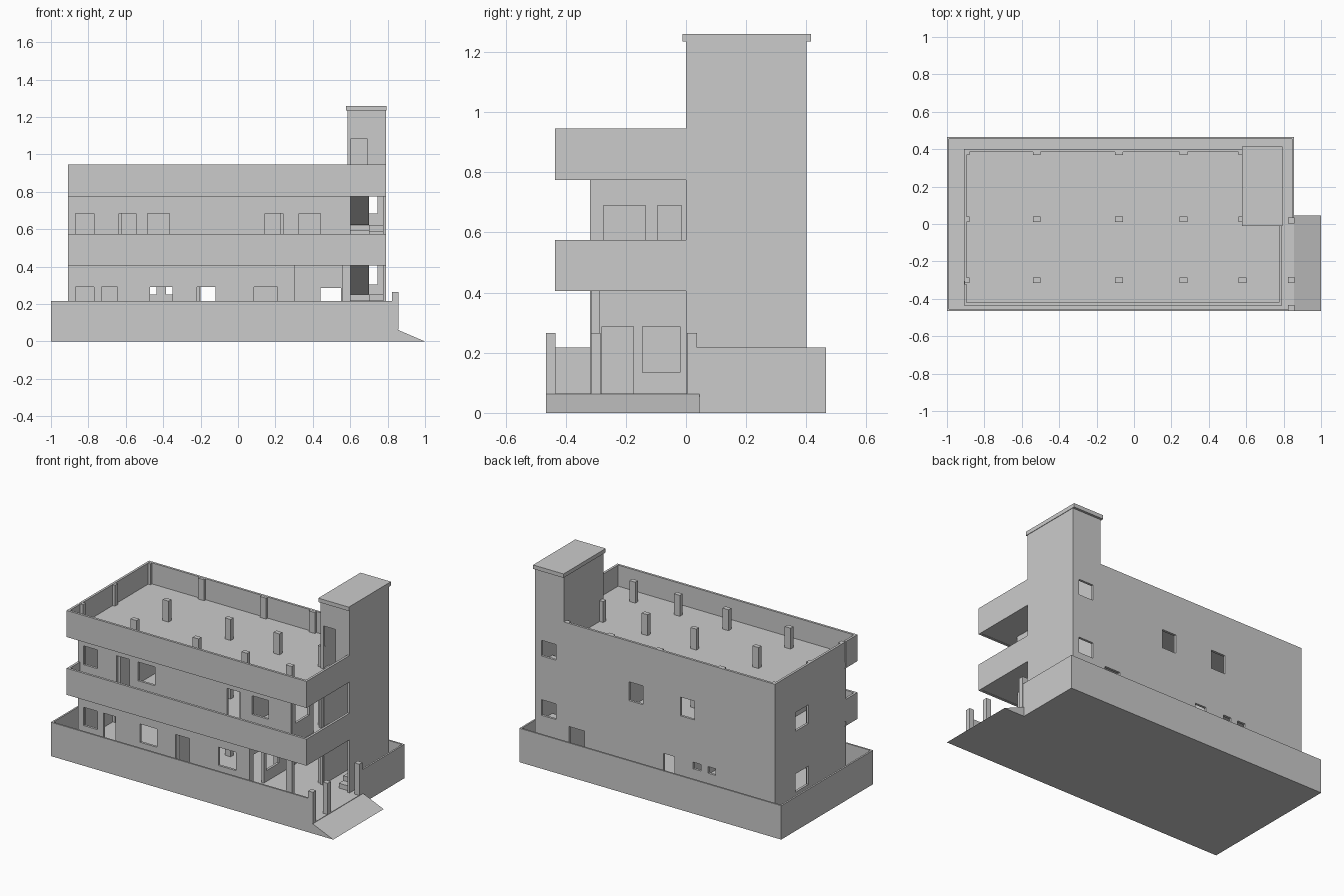
import bpy, bmesh

if "Cube" in bpy.data.objects:
    bpy.data.objects.remove(bpy.data.objects["Cube"])

def finish(name, bm):
    bmesh.ops.recalc_face_normals(bm, faces=bm.faces)
    me = bpy.data.meshes.new(name)
    bm.to_mesh(me)
    bm.free()
    ob = bpy.data.objects.new(name, me)
    bpy.context.collection.objects.link(ob)
    return ob

def prism(name, pts, vec):
    """Extrude a closed polygon of 3D points along vec."""
    bm = bmesh.new()
    f = bm.faces.new([bm.verts.new(p) for p in pts])
    r = bmesh.ops.extrude_face_region(bm, geom=[f], use_keep_orig=True)
    bmesh.ops.translate(bm, vec=vec, verts=[v for v in r["geom"] if isinstance(v, bmesh.types.BMVert)])
    return finish(name, bm)

def box(name, x0, x1, y0, y1, z0, z1):
    return prism(name, [(x0, y0, z0), (x1, y0, z0), (x1, y1, z0), (x0, y1, z0)], (0, 0, z1 - z0))

def wall(name, along, pos, u0, u1, z0, z1, holes=(), t=0.015):
    """Wall running along x or y from pos to pos+t; holes are (u0, u1, z0, z1)."""
    us = sorted({u0, u1, *[h[0] for h in holes], *[h[1] for h in holes]})
    zs = sorted({z0, z1, *[h[2] for h in holes], *[h[3] for h in holes]})
    bm = bmesh.new()
    place = (lambda u, z: (u, pos, z)) if along == 'x' else (lambda u, z: (pos, u, z))
    g = {(u, z): bm.verts.new(place(u, z)) for u in us for z in zs}
    for a, b in zip(us, us[1:]):
        for c, d in zip(zs, zs[1:]):
            m, n = (a + b) / 2, (c + d) / 2
            if not any(h[0] < m < h[1] and h[2] < n < h[3] for h in holes):
                bm.faces.new([g[a, c], g[b, c], g[b, d], g[a, d]])
    bmesh.ops.delete(bm, geom=[v for v in bm.verts if not v.link_faces], context='VERTS')
    r = bmesh.ops.extrude_face_region(bm, geom=bm.faces[:], use_keep_orig=True)
    vec = (0, t, 0) if along == 'x' else (t, 0, 0)
    bmesh.ops.translate(bm, vec=vec, verts=[v for v in r["geom"] if isinstance(v, bmesh.types.BMVert)])
    return finish(name, bm)

# levels: ground floor, upper floor, roof
G, F, R, TOP = 0.065, 0.435, 0.81, 0.945
L, E, T0 = -0.91, 0.79, 0.585     # left side, right side, tower left side

# base, perimeter wall, entrance ramp and gate posts
box("base", -1, 0.855, -0.465, 0.465, 0, G)
wall("yard_wall_front", 'x', -0.465, -1, 0.855, G, 0.217, t=0.011)
wall("yard_wall_back", 'x', 0.454, -1, 0.855, G, 0.217, t=0.011)
wall("yard_wall_left", 'y', -1, -0.454, 0.454, G, 0.217, t=0.011)
wall("yard_wall_right", 'y', 0.844, 0.035, 0.454, G, 0.217, t=0.011)
prism("ramp", [(0.855, -0.465, 0), (1, -0.465, 0), (0.855, -0.465, 0.062)], (0, 0.51, 0))
for i, y in enumerate((-0.45, -0.3, 0.02)):
    box(f"gate_post_{i}", 0.823, 0.857, y - 0.016, y + 0.016, G, 0.265)

# floor slabs, notched around the stair tower
def slab(name, z0, z1):
    a, b, c, d, e = L + .005, E - .005, -0.43, 0.395, 0.59
    prism(name, [(a, c, z0), (b, c, z0), (b, 0, z0), (e, 0, z0), (e, d, z0), (a, d, z0)], (0, 0, z1 - z0))

slab("upper_floor_slab", 0.407, F)
slab("roof_slab", 0.777, R)

# balcony and roof parapets
for n, z0, z1 in (("balcony", 0.405, 0.575), ("roof", 0.775, TOP)):
    wall(n + "_parapet_front", 'x', -0.435, L, E, z0, z1)
    wall(n + "_parapet_right", 'y', E - 0.015, -0.42, 0, z0, z1)
    wall(n + "_parapet_left", 'y', L, -0.42, -0.32, z0, z1)

# front walls
g0, g1, u0, u1 = 0.175, 0.292, 0.565, 0.685
wall("ground_front_wall", 'x', -0.32, L, 0.305, G, 0.407, [
    (-0.87, -0.77, g0, g1), (-0.73, -0.645, G, g1), (-0.47, -0.35, g0, g1),
    (-0.22, -0.12, G, g1), (0.085, 0.21, g0, g1)])
wall("upper_front_wall", 'x', -0.32, L, 0.6, F, 0.777, [
    (-0.87, -0.77, u0, u1), (-0.635, -0.545, F, u1), (-0.485, -0.365, u0, u1),
    (0.145, 0.24, F, u1), (0.325, 0.44, u0, u1)])

# left, back and right walls
wall("left_wall", 'y', L, -0.305, 0.385, G, TOP, [
    (0.06, 0.19, g0, g1), (0.06, 0.19, u0, u1)])
wall("back_wall", 'x', 0.385, L, T0, G, TOP, [
    (0.025, 0.125, u0, u1), (-0.34, -0.24, u0, u1), (0.44, 0.55, g0, 0.285),
    (-0.2, -0.12, G, g1), (-0.385, -0.33, 0.25, g1), (-0.49, -0.435, 0.25, g1)])
wall("carport_wall", 'y', 0.29, -0.305, 0.385, G, 0.407, [
    (-0.28, -0.175, G, 0.287), (-0.145, -0.02, 0.135, 0.287)])
wall("upper_right_wall", 'y', T0, -0.305, 0, F, 0.777, [
    (-0.275, -0.135, u0, 0.69), (-0.095, -0.015, F, 0.69)])

# inner partitions
wall("hall_partition", 'y', -0.22, -0.305, 0.385, G, 0.407)
wall("upper_partition_left", 'y', -0.635, -0.305, 0.385, F, 0.777)
wall("upper_partition_right", 'y', 0.225, -0.305, 0.385, F, 0.777)

# columns running through to the roof
for i, x in enumerate((-0.893, -0.52, -0.08, 0.265, 0.58)):
    for j, y in enumerate((0.383, 0.025, -0.3)):
        w = 0.014 if i == 0 else 0.021
        box(f"column_{i}_{j}", x - w, x + w, y - 0.0145, y + 0.0145, G, TOP - 0.001)

# stair tower
wall("tower_left_wall", 'y', T0, 0, 0.40, G, 1.24)
wall("tower_right_wall", 'y', E - 0.015, 0, 0.40, G, 1.24)
wall("tower_back_wall", 'x', 0.385, 0.6, 0.775, G, 1.24, [
    (0.64, 0.745, 0.305, 0.405), (0.64, 0.745, 0.685, 0.785)])
wall("tower_front_wall", 'x', 0, 0.6, 0.775, 0.777, 1.24, [(0.605, 0.69, R, 1.085)])
box("tower_cap", 0.577, 0.793, -0.012, 0.415, 1.235, 1.26)

# stairs: stepped profile with a sloped underside
def flight(name, x0, x1, ya, yb, z0, z1, n=6):
    dy, dz = (yb - ya) / n, (z1 - z0) / n
    pts = [(x0, ya, z0)]
    for k in range(n):
        pts += [(x0, ya + k * dy, z0 + (k + 1) * dz), (x0, ya + (k + 1) * dy, z0 + (k + 1) * dz)]
    pts += [(x0, yb, z1 - 0.03), (x0, ya + dy * 0.6, z0)]
    prism(name, pts, (x1 - x0, 0, 0))

for n, z0, z1 in (("lower", G, F), ("upper", F, R)):
    mid = (z0 + z1) / 2
    flight(n + "_flight_right", 0.7, 0.775, 0.02, 0.29, z0, mid)
    flight(n + "_flight_left", 0.6, 0.7, 0.29, 0.015, mid, z1)
    box(n + "_landing", 0.6, 0.775, 0.29, 0.385, mid - 0.03, mid)
box("tower_upper_landing", 0.6, 0.7, 0, 0.015, 0.407, F)
